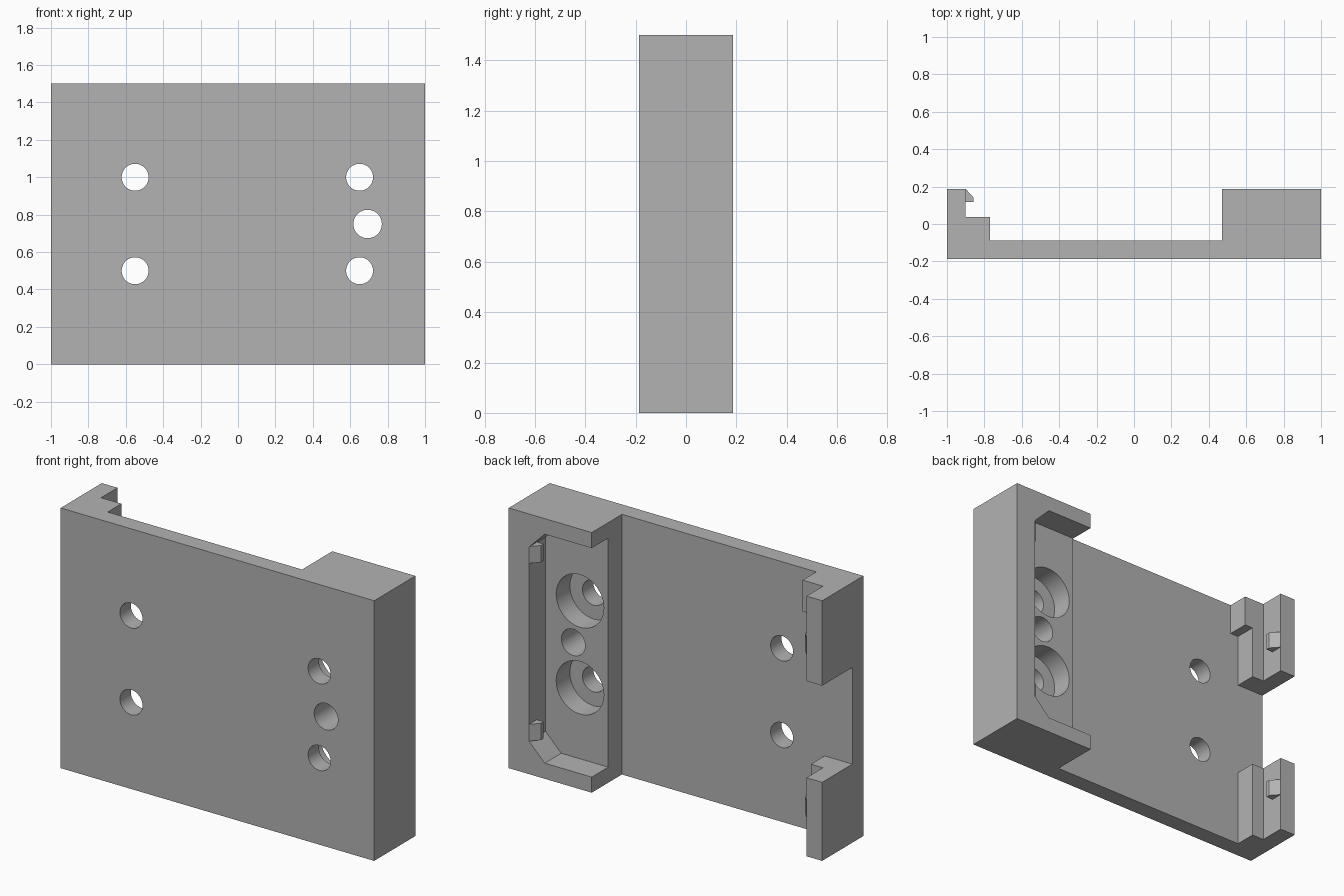
import bpy, bmesh
from mathutils import Matrix, Vector

cube = bpy.data.objects.get("Cube")
if cube:
    bpy.data.objects.remove(cube, do_unlink=True)

grey = bpy.data.materials.new("plain_grey")
grey.use_nodes = True
grey.diffuse_color = (0.448, 0.448, 0.448, 1)
grey.node_tree.nodes["Principled BSDF"].inputs["Base Color"].default_value = grey.diffuse_color

FRONT, BACK, HEIGHT = -0.1875, 0.1875, 1.5
FLOOR, SHELF = -0.0875, 0.0375      # plate surface and seat surface


def add_object(name, bm):
    bmesh.ops.recalc_face_normals(bm, faces=bm.faces)
    mesh = bpy.data.meshes.new(name)
    bm.to_mesh(mesh)
    bm.free()
    mesh.materials.append(grey)
    ob = bpy.data.objects.new(name, mesh)
    bpy.context.collection.objects.link(ob)
    return ob


def prism(name, points, low, high, along_y=False):
    """Extrude an (x, y) outline along z, or an (x, z) outline along y."""
    bm = bmesh.new()
    place = (lambda a, b: (a, low, b)) if along_y else (lambda a, b: (a, b, low))
    face = bm.faces.new([bm.verts.new(place(a, b)) for a, b in points])
    grown = bmesh.ops.extrude_face_region(bm, geom=[face])["geom"]
    shift = Vector((0, high - low, 0) if along_y else (0, 0, high - low))
    bmesh.ops.translate(bm, vec=shift, verts=[v for v in grown if isinstance(v, bmesh.types.BMVert)])
    return add_object(name, bm)


def box(name, x, y, z):
    return prism(name, [(x[0], y[0]), (x[1], y[0]), (x[1], y[1]), (x[0], y[1])], *z)


def rod(name, x, z, radius, low, high):
    """Cylinder running along y."""
    bm = bmesh.new()
    bmesh.ops.create_cone(bm, cap_ends=True, segments=48, radius1=radius, radius2=radius,
                          depth=high - low)
    bm.transform(Matrix.Translation((x, (low + high) / 2, z)) @ Matrix.Rotation(1.5707963, 4, 'X'))
    return add_object(name, bm)


# Body: plate, left rail and thick block as one extruded profile
body = prism("mounting_body", [
    (-1, FRONT), (1, FRONT), (1, BACK), (0.47, BACK), (0.47, FLOOR), (-0.77, FLOOR),
    (-0.77, SHELF), (-0.9, SHELF), (-0.9, BACK), (-1, BACK)], 0, HEIGHT)

# Rail gap, and the narrower shelf below the top step
cutters = [
    box("rail_gap_cutter", (-1.1, -0.7), (FLOOR, 0.3), (0.453, 1.01)),
    box("shelf_cutter", (-0.823, -0.7), (FLOOR, 0.3), (-0.1, 1.32)),
]

# Pocket with chamfered corners, open towards the middle
cutters.append(prism("pocket_cutter", [
    (0.3, 0.09), (0.77, 0.09), (0.87, 0.19), (0.87, 1.31), (0.77, 1.41), (0.3, 1.41)],
    SHELF, 0.3, along_y=True))

# Screw holes, counterbores and the centre hole
for z in (0.5, 1.0):
    cutters.append(rod("counterbore_cutter", 0.65, z, 0.152, FLOOR, 0.1))
    for x in (-0.55, 0.65):
        cutters.append(rod("screw_hole_cutter", x, z, 0.072, -0.3, 0.1))
cutters.append(rod("centre_hole_cutter", 0.693, 0.75, 0.076, -0.3, 0.1))

for cutter in cutters:
    cutter.hide_render = True
    mod = body.modifiers.new(cutter.name, 'BOOLEAN')
    mod.operation, mod.solver, mod.object = 'DIFFERENCE', 'EXACT', cutter

# Apply the cuts and drop the cutters
bpy.context.view_layer.update()
cut_mesh = bpy.data.meshes.new_from_object(
    body.evaluated_get(bpy.context.evaluated_depsgraph_get()))
body.modifiers.clear()
body.data = cut_mesh
for cutter in cutters:
    bpy.data.objects.remove(cutter, do_unlink=True)

# Snap hooks on both side walls
for side, wall, levels in (("left_rail", -0.9, (0.22, 1.16)), ("pocket", 0.87, (0.19, 1.215))):
    d = 1 if wall < 0 else -1
    for place, z in zip(("lower", "upper"), levels):
        prism(f"{side}_{place}_hook", [
            (wall, BACK), (wall + d * 0.043, 0.14), (wall + d * 0.043, 0.117), (wall, 0.117)],
            z, z + 0.097)

# Smooth hole walls, sharp edges elsewhere
bpy.ops.object.select_all(action='DESELECT')
body.select_set(True)
bpy.context.view_layer.objects.active = body
bpy.ops.object.shade_smooth_by_angle(angle=0.5)
